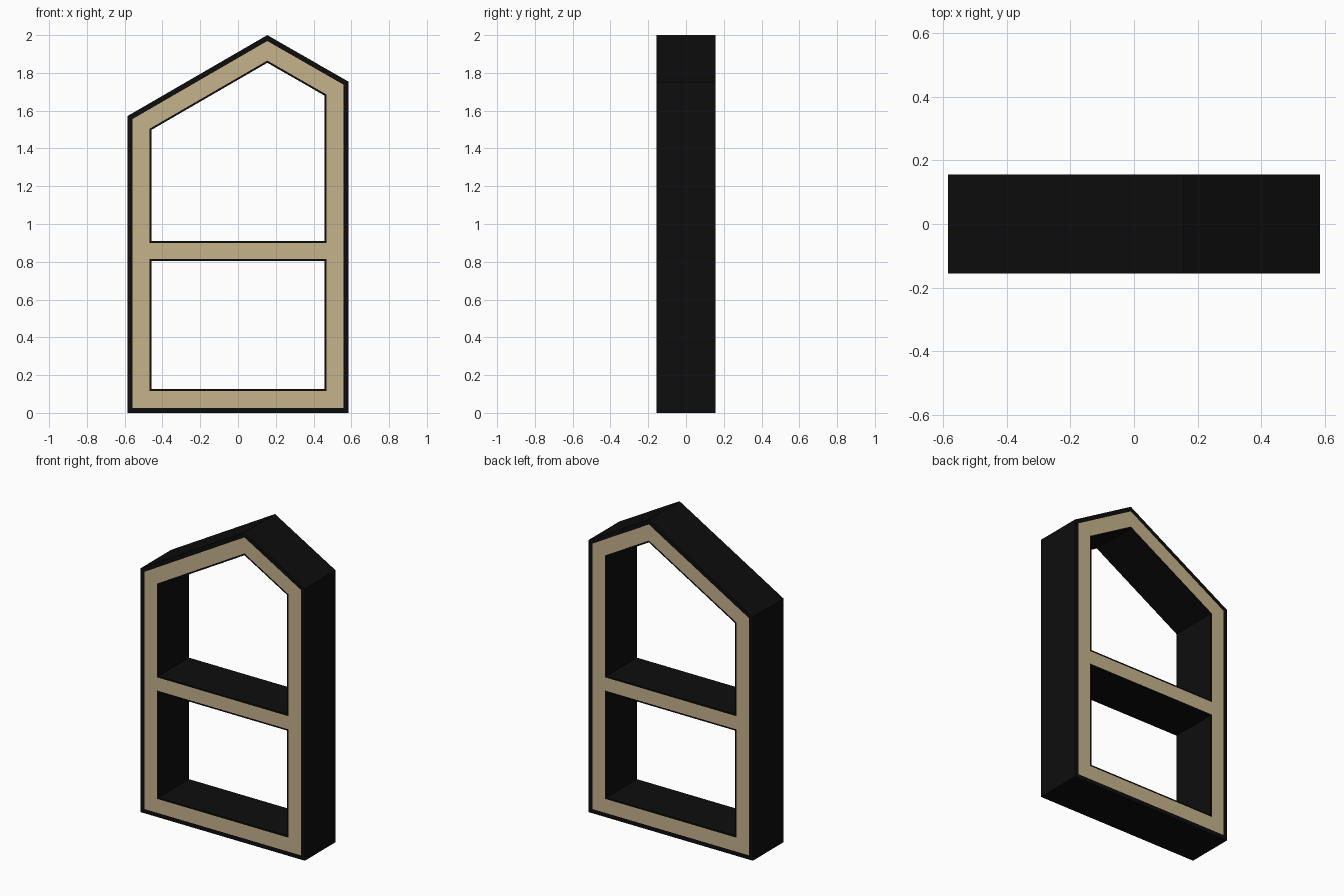
import bpy, bmesh
from mathutils import Vector

cube = bpy.data.objects.get("Cube")
if cube:
    bpy.data.objects.remove(cube, do_unlink=True)

HALF_W, HALF_D = 0.586, 0.156
BORDER, WOOD, LINING = 0.027, 0.117, 0.127   # inset distances from the outer edge
ROOF = [(HALF_W, 1.753), (0.155, 2.0), (-HALF_W, 1.571)]


def material(name, color):
    mat = bpy.data.materials.new(name)
    mat.use_nodes = True
    mat.diffuse_color = color
    bsdf = mat.node_tree.nodes["Principled BSDF"]
    bsdf.inputs["Base Color"].default_value = color
    bsdf.inputs["Roughness"].default_value = 0.8
    return mat


def inset(outline, dist):
    """Mitred inward offset of a counter-clockwise outline."""
    pts = [Vector(p) for p in outline]
    result = []
    for i, p in enumerate(pts):
        a = (p - pts[i - 1]).normalized()
        b = (pts[(i + 1) % len(pts)] - p).normalized()
        n1, n2 = Vector((-a.y, a.x)), Vector((-b.y, b.x))
        result.append(p + (n1 + n2) * dist / (1 + n1.dot(n2)))
    return result


def bridge(bm, loop_a, loop_b):
    """Black quads between two matching loops."""
    for i in range(len(loop_a)):
        j = (i + 1) % len(loop_a)
        bm.faces.new((loop_a[i], loop_a[j], loop_b[j], loop_b[i]))


# Outlines of the whole frame and of the upper and lower compartments
outer = [(-HALF_W, 0), (HALF_W, 0)] + ROOF
upper = [(-HALF_W, 0.783), (HALF_W, 0.783)] + ROOF
lower = [(-HALF_W, 0), (HALF_W, 0), (HALF_W, 0.932), (-HALF_W, 0.932)]
loops2d = [inset(outer, 0), inset(outer, BORDER),
           inset(upper, WOOD), inset(upper, LINING),
           inset(lower, WOOD), inset(lower, LINING)]

bm = bmesh.new()
sides = []
for y in (-HALF_D, HALF_D):
    loops = [[bm.verts.new((p.x, y, p.y)) for p in loop] for loop in loops2d]
    # Black edge border and the thin rims of both openings
    for k in (0, 2, 4):
        bridge(bm, loops[k], loops[k + 1])
    # Wooden face with two openings
    edges = []
    for k in (1, 2, 4):
        loop = loops[k]
        edges += [bm.edges.get((loop[i - 1], loop[i])) for i in range(len(loop))]
    fill = bmesh.ops.triangle_fill(bm, edges=edges, use_beauty=True)
    for item in fill["geom"]:
        if isinstance(item, bmesh.types.BMFace):
            item.material_index = 1
    sides.append(loops)

# Outer walls and the inner walls of both openings
for k in (0, 3, 5):
    bridge(bm, sides[0][k], sides[1][k])

bmesh.ops.recalc_face_normals(bm, faces=bm.faces)
mesh = bpy.data.meshes.new("shelf_frame")
bm.to_mesh(mesh)
bm.free()
mesh.materials.append(material("black paint", (0.004, 0.004, 0.004, 1)))
mesh.materials.append(material("tan wood", (0.56, 0.45, 0.26, 1)))
frame = bpy.data.objects.new("shelf_frame", mesh)
bpy.context.collection.objects.link(frame)
